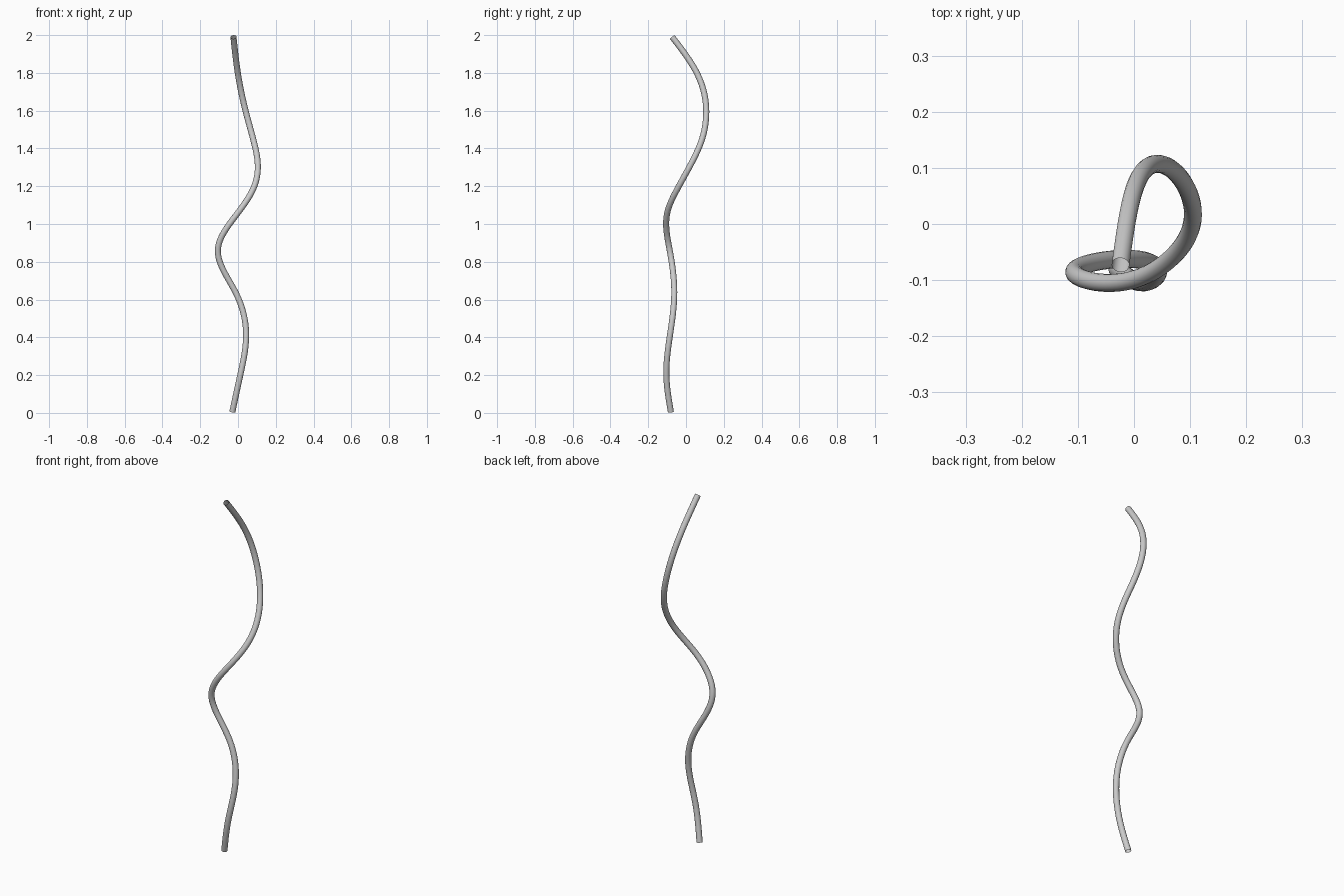
import bpy
from mathutils import Vector

if "Cube" in bpy.data.objects:
    bpy.data.objects.remove(bpy.data.objects["Cube"])

# Centre line of the wavy tube
path = [Vector(p) for p in (
    (-0.030, -0.080, 0.005), (0.012, -0.104, 0.20), (0.043, -0.085, 0.41),
    (-0.014, -0.062, 0.64), (-0.106, -0.088, 0.87), (0.000, -0.099, 1.06),
    (0.080, -0.046, 1.185), (0.105, 0.017, 1.30), (0.084, 0.080, 1.435),
    (0.045, 0.107, 1.58), (-0.001, 0.057, 1.80), (-0.024, -0.073, 1.99))]


def smooth_tangents(pts):
    """Tangents of the smooth cubic spline through pts, spaced by height."""
    n = len(pts) - 1
    h = [pts[i + 1].z - pts[i].z for i in range(n)]
    s = [(pts[i + 1] - pts[i]) / h[i] for i in range(n)]
    m = list(s) + [s[-1].copy()]
    for _ in range(100):
        m[0] = (3 * s[0] - m[1]) / 2
        for i in range(1, n):
            a, b = h[i], h[i - 1]
            m[i] = (3 * (a * s[i - 1] + b * s[i]) - a * m[i - 1] - b * m[i + 1]) / (2 * (a + b))
        m[n] = (3 * s[-1] - m[n - 1]) / 2
    return m, h


# Open-ended round tube swept along the curve
curve = bpy.data.curves.new("wavy_tube", 'CURVE')
curve.dimensions = '3D'
curve.resolution_u = 14
curve.bevel_depth = 0.016
curve.bevel_resolution = 6
spline = curve.splines.new('BEZIER')
spline.bezier_points.add(len(path) - 1)
tangents, steps = smooth_tangents(path)
for i, point in enumerate(spline.bezier_points):
    point.handle_left_type = point.handle_right_type = 'FREE'
    point.co = path[i]
    point.handle_left = path[i] - tangents[i] * steps[max(i - 1, 0)] / 3
    point.handle_right = path[i] + tangents[i] * steps[min(i, len(steps) - 1)] / 3
tube = bpy.data.objects.new("wavy_tube", curve)
bpy.context.collection.objects.link(tube)

# Mesh with smooth sides
bpy.context.view_layer.objects.active = tube
tube.select_set(True)
bpy.ops.object.convert(target='MESH')
bpy.ops.object.shade_smooth_by_angle()
